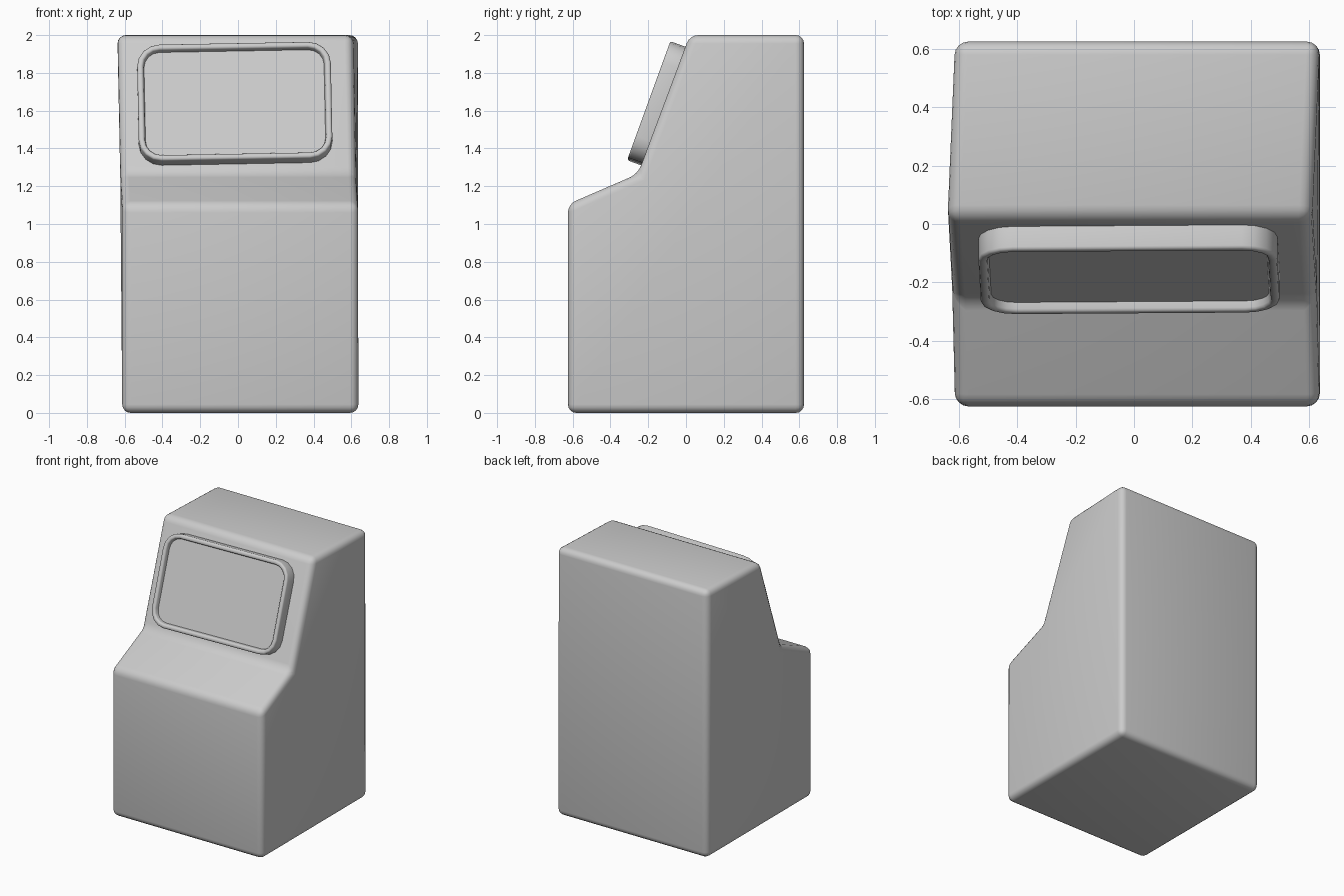
import bpy, bmesh, math
from mathutils import Matrix

if "Cube" in bpy.data.objects:
    bpy.data.objects.remove(bpy.data.objects["Cube"])


def finish(name, bm, angle=40):
    bmesh.ops.recalc_face_normals(bm, faces=bm.faces)
    mesh = bpy.data.meshes.new(name)
    bm.to_mesh(mesh)
    bm.free()
    obj = bpy.data.objects.new(name, mesh)
    bpy.context.collection.objects.link(obj)
    bpy.ops.object.select_all(action='DESELECT')
    obj.select_set(True)
    bpy.context.view_layer.objects.active = obj
    bpy.ops.object.shade_smooth_by_angle(angle=math.radians(angle))
    return obj


def rounded_rect(w, h, r, z, steps=4):
    pts = []
    for k, (sx, sy) in enumerate(((1, 1), (-1, 1), (-1, -1), (1, -1))):
        for i in range(steps + 1):
            a = math.radians(90 * (k + i / steps))
            pts.append((sx * (w / 2 - r) + r * math.cos(a),
                        sy * (h / 2 - r) + r * math.sin(a), z))
    return pts


def bridge(bm, a, b):
    for i in range(len(a)):
        j = (i + 1) % len(a)
        bm.faces.new((a[i], a[j], b[j], b[i]))


# Cabinet: side profile (y, z, sideways lean) extruded across x, edges rounded
profile = [(-0.625, 0, 0), (0.625, 0, 0), (0.625, 2, 0), (0.02, 2, -0.028),
           (-0.255, 1.265, -0.01), (-0.625, 1.105, 0)]
bm = bmesh.new()
left, right = [[bm.verts.new((0.012 + s * 0.625 + dx, y, z)) for y, z, dx in profile]
               for s in (-1, 1)]
bm.faces.new(left)
bm.faces.new(right[::-1])
bridge(bm, left, right)
bmesh.ops.recalc_face_normals(bm, faces=bm.faces)
bmesh.ops.bevel(bm, geom=bm.edges[:], offset=0.045, offset_type='OFFSET',
                segments=4, profile=0.5, affect='EDGES')
finish("cabinet_body", bm, 60)

# Screen surround: concentric rounded loops (inset, height) on the sloped face
W, H, R = 1.025, 0.655, 0.12
place = (Matrix.Translation((-0.017, -0.127, 1.627))
         @ Matrix.Rotation(math.radians(70), 4, 'X')
         @ Matrix.Rotation(math.radians(1.1), 4, 'Z'))
steps = [(0, -0.02), (0, 0.064), (0.003, 0.071), (0.010, 0.075),
         (0.022, 0.075), (0.029, 0.071), (0.032, 0.064), (0.036, 0.042)]
bm = bmesh.new()
loops = [[bm.verts.new(p) for p in rounded_rect(W - 2 * i, H - 2 * i, R - i, z)]
         for i, z in steps]
for a, b in zip(loops, loops[1:]):
    bridge(bm, a, b)
bm.faces.new(loops[0][::-1])
bm.faces.new(loops[-1])
bm.transform(place)
finish("screen_frame", bm)
